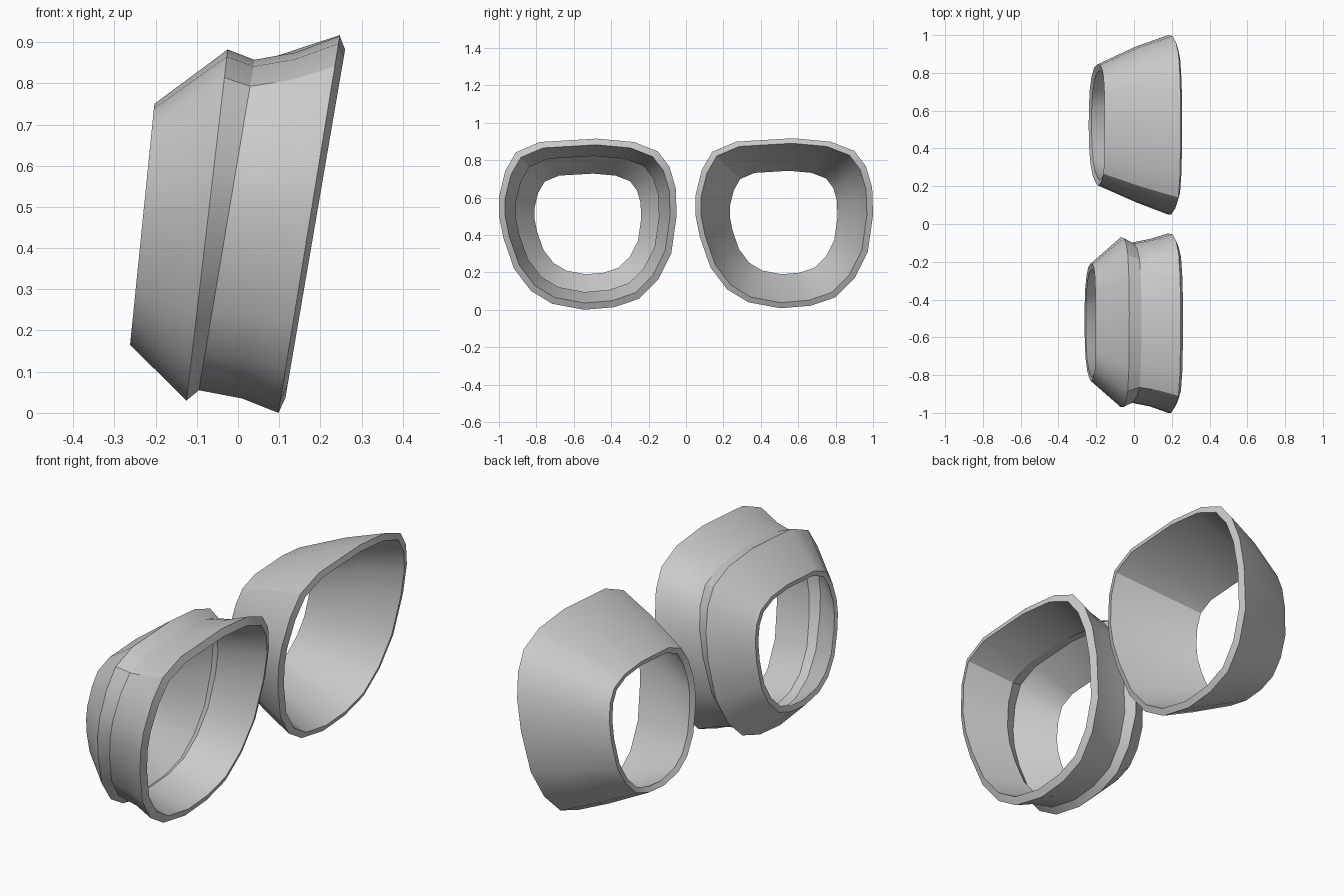
import bpy
import bmesh
import math

old = bpy.data.objects.get("Cube")
if old:
    bpy.data.objects.remove(old, do_unlink=True)

grey = bpy.data.materials.new("light_grey")
grey.use_nodes = True
grey.diffuse_color = (0.6, 0.6, 0.6, 1)
grey.node_tree.nodes["Principled BSDF"].inputs["Base Color"].default_value = (0.6, 0.6, 0.6, 1)

# Rounded-square outline in a unit box (depth, height)
OUTLINE = [(.55, 1), (.23, .98), (.095, .92), (.035, .81), (0, .66), (0, .55),
           (.025, .42), (.085, .24), (.18, .11), (.3, .035), (.48, 0), (.65, .015),
           (.79, .065), (.895, .175), (.97, .33), (1, .55), (.995, .71),
           (.96, .835), (.895, .925), (.76, .98)]


def housing(name, loops):
    """Closed shell through tilted loops: y min/max, z min/max, x at bottom/top."""
    bm = bmesh.new()
    rings = []
    for y0, y1, z0, z1, xb, xt in loops:
        rings.append([bm.verts.new((xb + (xt - xb) * v, y0 + (y1 - y0) * u, z0 + (z1 - z0) * v))
                      for u, v in OUTLINE])
    n = len(OUTLINE)
    for a, b in zip(rings, rings[1:] + rings[:1]):
        for i in range(n):
            j = (i + 1) % n
            bm.faces.new((a[i], a[j], b[j], b[i]))
    bmesh.ops.recalc_face_normals(bm, faces=bm.faces)
    mesh = bpy.data.meshes.new(name)
    bm.to_mesh(mesh)
    bm.free()
    mesh.materials.append(grey)
    obj = bpy.data.objects.new(name, mesh)
    bpy.context.collection.objects.link(obj)
    bpy.ops.object.select_all(action='DESELECT')
    obj.select_set(True)
    bpy.context.view_layer.objects.active = obj
    bpy.ops.object.shade_smooth_by_angle(angle=math.radians(30))


# Stepped housing: outer skin from small opening to wide rim, then inner skin back
housing("stepped_housing", [
    (-.83, -.21, .165, .75, -.262, -.203),
    (-.97, -.07, .03, .882, -.125, -.025),
    (-.945, -.1, .055, .857, -.095, .04),
    (-.965, -.08, .035, .875, .01, .14),
    (-1, -.05, 0, .915, .098, .247),
    (-.967, -.085, .036, .882, .115, .26),
    (-.91, -.145, .095, .822, -.08, .03),
    (-.93, -.11, .075, .842, -.11, -.03),
    (-.81, -.24, .19, .728, -.255, -.2),
])

# Plain tapered housing
housing("tapered_housing", [
    (.205, .845, .17, .765, -.24, -.155),
    (.115, .94, .075, .855, -.05, .06),
    (.05, 1, .008, .917, .1, .247),
    (.08, .967, .038, .89, .115, .255),
    (.14, .91, .1, .83, -.045, .06),
    (.235, .81, .19, .743, -.225, -.15),
])
